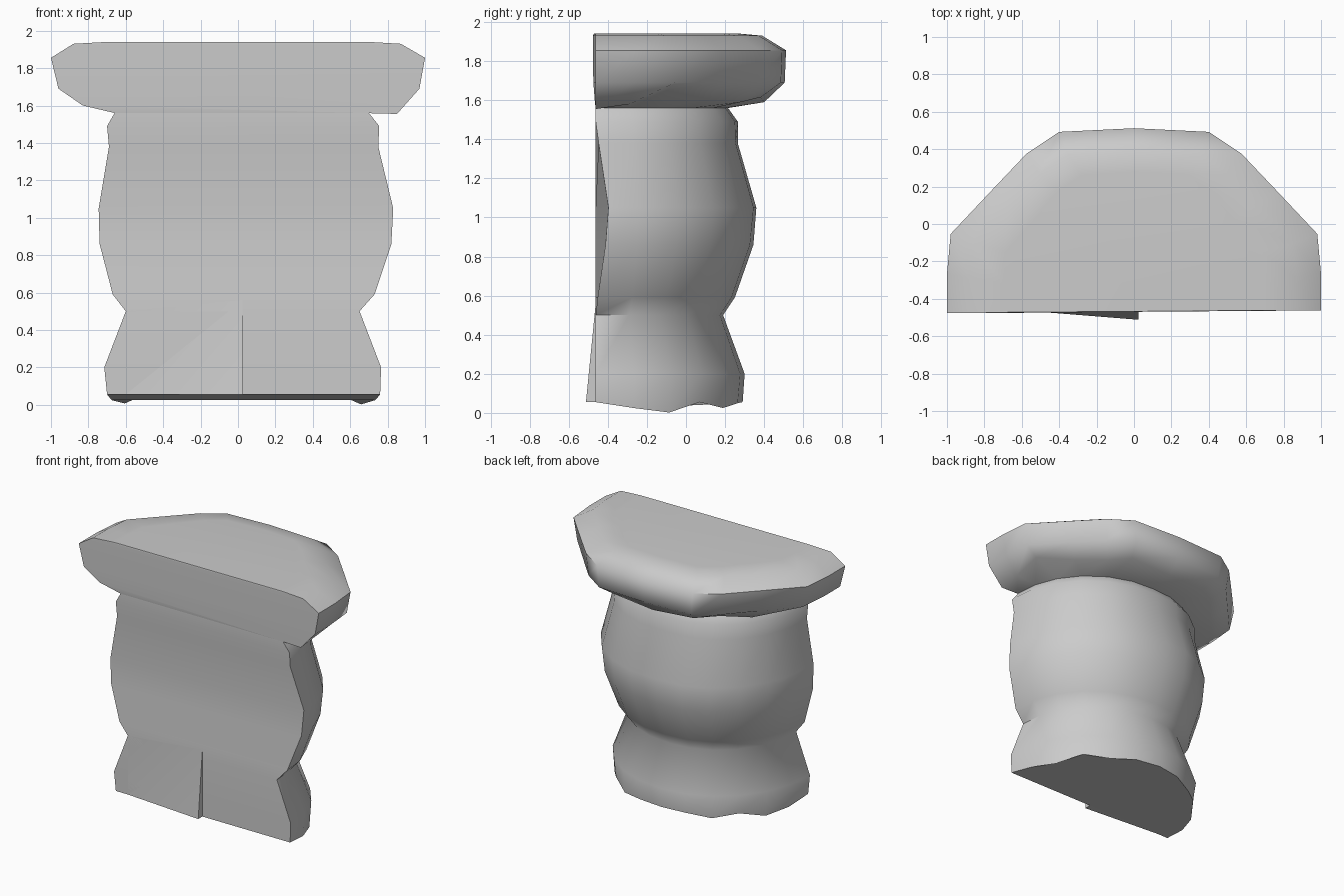
import bpy, bmesh, math

if "Cube" in bpy.data.objects:
    bpy.data.objects.remove(bpy.data.objects["Cube"])

FRONT = -0.462

# half outlines running right -> back -> left, in unit width and depth
half = [(1, 0), (1, .2), (.98, .42), (.76, .66), (.575, .86), (.40, .98)]
FACETED = half + [(0, 1)] + [(-x, y) for x, y in reversed(half)]
ROUND = [(math.cos(math.radians(15 * i)), math.sin(math.radians(15 * i))) for i in range(13)]
N = 13


def ring(z, left, right, back, shape=ROUND, dz=None, recess=0, lump=0, lean=0):
    """One cross-section: flat at the front, rounded at the back."""
    pts = []
    for i, (u, v) in enumerate(shape):
        k = 1 + lump * abs(math.sin(2 * math.radians(15 * i)))
        x = u * (right if u > 0 else left) * k
        y = FRONT + v * (back - FRONT) * k
        if i == 0:
            y += recess
        if i == N - 1:
            y -= lean
        pts.append((x, y, z + (dz[i] if dz else 0)))
    return pts


def finish(name, bm, angle):
    bmesh.ops.recalc_face_normals(bm, faces=bm.faces)
    me = bpy.data.meshes.new(name)
    bm.to_mesh(me)
    bm.free()
    ob = bpy.data.objects.new(name, me)
    bpy.context.collection.objects.link(ob)
    bpy.ops.object.select_all(action='DESELECT')
    ob.select_set(True)
    bpy.context.view_layer.objects.active = ob
    bpy.ops.object.shade_smooth_by_angle(angle=math.radians(angle))
    return ob


def loft(name, rings, bottom=False, top=False, angle=62):
    """Skin the rings; the last-to-first edge makes the flat front."""
    bm = bmesh.new()
    rows = [[bm.verts.new(p) for p in r] for r in rings]
    for a, b in zip(rows, rows[1:]):
        for i in range(N):
            j = (i + 1) % N
            bm.faces.new((a[i], a[j], b[j], b[i]))
    if bottom:
        bm.faces.new(rows[0][::-1])
    if top:
        bm.faces.new(rows[-1])
    return finish(name, bm, angle)


# trunk with a flared foot and a swollen middle
foot_wave = [0, -.03, -.053, 0, -.03, -.005, 0, -.005, -.03, 0, -.048, -.03, 0]
neck = ring(1.56, .66, .70, .215, lump=.03)
loft("trunk", [
    ring(.055, .70, .76, .29, dz=foot_wave),
    ring(.20, .715, .765, .30, lump=.01),
    ring(.50, .60, .65, .19, lump=.02),
    ring(.59, .67, .73, .25, recess=.01, lump=.02),
    ring(.86, .74, .82, .345, recess=.05, lump=.025),
    ring(1.05, .745, .83, .36, recess=.065, lump=.035),
    ring(1.38, .69, .75, .265, recess=.015, lump=.04),
    ring(1.49, .70, .755, .265, lump=.03),
    neck], bottom=True)

# overhanging cap with a wavy lower lip
lip_wave = [-.045, -.02, .05, .01, -.01, .015, -.01, .01, .025, -.01, .04, .01, 0]
loft("overhanging_cap", [
    neck,
    ring(1.60, .83, .85, .40, FACETED, lip_wave, lean=.005),
    ring(1.69, .96, .97, .505, FACETED, lean=.012),
    ring(1.855, 1, 1, .512, FACETED, lean=.015),
    ring(1.93, .88, .87, .39, FACETED, lean=.015),
    ring(1.94, .70, .70, .28, FACETED, lean=.01)], top=True)

# thin wedge standing proud of the lower left front
bm = bmesh.new()
a, b, c, d, e = [bm.verts.new(p) for p in [
    (-.60, FRONT, .055), (.025, -.512, .055), (.025, FRONT, .055),
    (.025, FRONT, .56), (-.60, FRONT, .50)]]
for f in [(a, b, d), (a, d, e), (b, c, d), (a, c, b)]:
    bm.faces.new(f)
finish("front_wedge", bm, 20)
